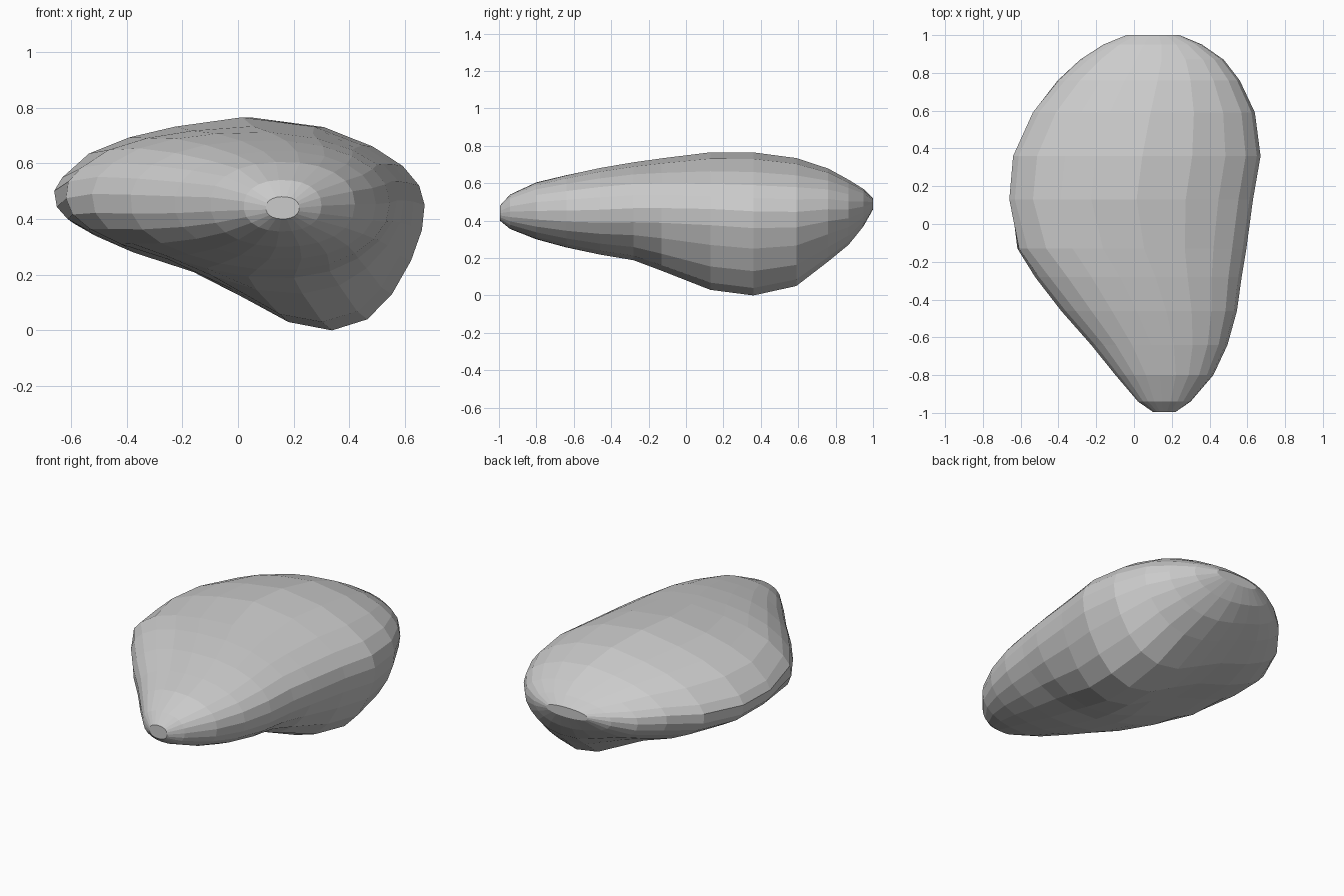
import bpy, bmesh, math

# Stations along the length: y, left x, right x, bottom z, top z, blend towards keeled profile
STATIONS = [
    (-0.995, 0.10, 0.22, 0.40, 0.48, 0.0),
    (-0.94, 0.02, 0.30, 0.355, 0.54, 0.0),
    (-0.80, -0.10, 0.42, 0.30, 0.605, 0.0),
    (-0.64, -0.23, 0.495, 0.255, 0.645, 0.1),
    (-0.46, -0.39, 0.545, 0.215, 0.685, 0.2),
    (-0.28, -0.53, 0.57, 0.185, 0.715, 0.35),
    (-0.13, -0.625, 0.595, 0.13, 0.735, 0.65),
    (0.13, -0.66, 0.63, 0.03, 0.765, 1.0),
    (0.36, -0.64, 0.67, 0.0, 0.765, 1.0),
    (0.59, -0.54, 0.64, 0.05, 0.735, 0.9),
    (0.76, -0.41, 0.56, 0.18, 0.68, 0.7),
    (0.87, -0.29, 0.475, 0.27, 0.62, 0.5),
    (0.95, -0.165, 0.36, 0.37, 0.57, 0.3),
    (1.0, -0.04, 0.24, 0.46, 0.52, 0.1),
]

# Keeled cross-section seen from the front, starting at the right and going over the top
KEEL = [(.67, .45), (.65, .52), (.59, .59), (.48, .66), (.30, .73), (.03, .765),
        (-.22, .73), (-.39, .69), (-.54, .63), (-.64, .54), (-.67, .49), (-.66, .43),
        (-.62, .385), (-.54, .34), (-.40, .28), (-.18, .21), (0, .12), (.17, .03),
        (.33, 0), (.46, .04), (.55, .13), (.62, .25), (.66, .36)]
N = len(KEEL)


def spow(v, e):
    return math.copysign(abs(v) ** e, v)


def section(bm, y, left, right, bottom, top, w):
    ring = []
    for i, (kx, kz) in enumerate(KEEL):
        a = 2 * math.pi * i / N
        u = w * kx / 0.67 + (1 - w) * spow(math.cos(a), 0.9)
        v = w * kz / 0.765 + (1 - w) * (0.5 + 0.5 * spow(math.sin(a), 0.9))
        x = (left + right) / 2 + u * (right - left) / 2
        ring.append(bm.verts.new((x, y, bottom + v * (top - bottom))))
    return ring


# Stone body lofted through the sections, closed at both ends
bm = bmesh.new()
rings = [section(bm, *s) for s in STATIONS]
for a, b in zip(rings, rings[1:]):
    for i in range(N):
        j = (i + 1) % N
        bm.faces.new((a[i], a[j], b[j], b[i]))
bm.faces.new(rings[0])
bm.faces.new(rings[-1])
bmesh.ops.recalc_face_normals(bm, faces=bm.faces)

mesh = bpy.data.meshes.new("stone")
bm.to_mesh(mesh)
bm.free()
bpy.context.collection.objects.link(bpy.data.objects.new("stone", mesh))
